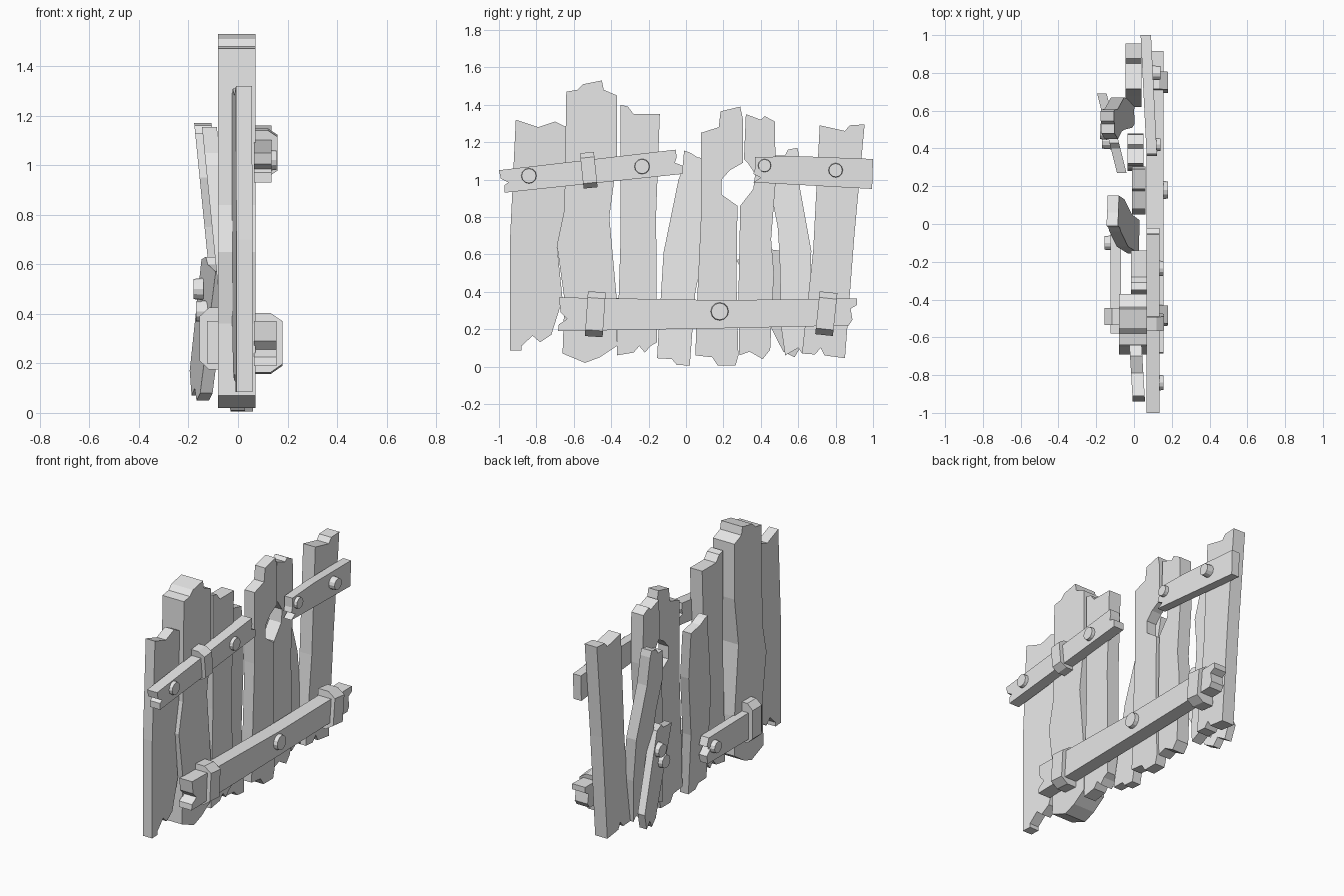
import bpy
import bmesh
from math import radians
from mathutils import Matrix, Vector

# Remove the default cube
default_cube = bpy.data.objects.get("Cube")
if default_cube:
    bpy.data.objects.remove(default_cube, do_unlink=True)

# Single plain wood-grey material
grey = bpy.data.materials.new("plain_grey")
grey.use_nodes = True
grey_value = (0.8, 0.8, 0.8, 1)
grey.diffuse_color = grey_value
grey.node_tree.nodes["Principled BSDF"].inputs["Base Color"].default_value = grey_value


def finish(mesh_builder, name):
    """Turn a bmesh into a flat shaded, named object."""
    bmesh.ops.recalc_face_normals(mesh_builder, faces=mesh_builder.faces)
    mesh = bpy.data.meshes.new(name)
    mesh_builder.to_mesh(mesh)
    mesh_builder.free()
    mesh.materials.append(grey)
    thing = bpy.data.objects.new(name, mesh)
    bpy.context.collection.objects.link(thing)
    return thing


def extrude_profile(points, direction):
    """Make a solid from a flat outline swept along a direction."""
    builder = bmesh.new()
    face = builder.faces.new([builder.verts.new(point) for point in points])
    swept = bmesh.ops.extrude_face_region(builder, geom=[face], use_keep_orig=True)
    moved = [item for item in swept["geom"] if isinstance(item, bmesh.types.BMVert)]
    bmesh.ops.translate(builder, verts=moved, vec=Vector(direction))
    return builder


def board(name, outline, back, front, lean=0, turn=0, pivot=0):
    """Jagged board: y-z outline with thickness in x, optionally leaning or turned."""
    points = [(back + lean * z + turn * (y - pivot), y, z) for y, z in outline]
    return finish(extrude_profile(points, (front - back, 0, 0)), name)


def strap(name, y, z, width, height, inner, outer, tilt=0):
    """Chamfered band that wraps over a rail."""
    half = height / 2
    depth = outer - inner
    profile = [(inner, -half), (inner + depth * .6, -half), (outer, -half * .72),
               (outer, half * .72), (inner + depth * .6, half), (inner, half)]
    points = [(x, -width / 2, height_at) for x, height_at in profile]
    builder = extrude_profile(points, (0, width, 0))
    place = Matrix.Translation((0, y, z)) @ Matrix.Rotation(radians(tilt), 4, "X")
    bmesh.ops.transform(builder, matrix=place, verts=builder.verts)
    return finish(builder, name)


def bolt(name, y, z, radius, inner, outer):
    """Round nail head pointing along x, slightly tapered."""
    builder = bmesh.new()
    bmesh.ops.create_cone(builder, cap_ends=True, segments=12, radius1=radius,
                          radius2=radius * .9, depth=abs(outer - inner))
    facing = 90 if outer > inner else -90
    place = (Matrix.Translation(((inner + outer) / 2, y, z))
             @ Matrix.Rotation(radians(facing), 4, "Y"))
    bmesh.ops.transform(builder, matrix=place, verts=builder.verts)
    return finish(builder, name)


# Upright planks, from the front end to the back end
board("plank_end_front", [
    (-.91, 1.32), (-.79, 1.28), (-.7, 1.31), (-.64, 1.28), (-.65, .84), (-.69, .65),
    (-.66, .36), (-.72, .17), (-.78, .13), (-.82, .165), (-.88, .11), (-.88, .085),
    (-.94, .085), (-.94, .7)], -.015, .05, turn=-.06, pivot=-.8)

board("plank_tall", [
    (-.64, 1.47), (-.58, 1.48), (-.55, 1.51), (-.45, 1.53), (-.44, 1.48), (-.37, 1.45),
    (-.37, 1.1), (-.41, .8), (-.37, .36), (-.37, .11), (-.46, .05), (-.54, .02),
    (-.66, .07), (-.65, .36), (-.69, .65), (-.65, .84)], -.08, .07)

board("plank_beside_tall", [
    (-.35, 1.4), (-.31, 1.39), (-.28, 1.35), (-.14, 1.35), (-.16, .81), (-.155, .13),
    (-.19, .11), (-.22, .075), (-.25, .11), (-.28, .075), (-.37, .06), (-.35, .68)],
    -.015, .07)

board("plank_slanted_middle", [
    (-.02, 1.05), (-.01, 1.155), (.02, 1.145), (.06, 1.12), (.15, 1.1), (.13, .8),
    (.05, .4), (.02, .005), (-.05, .01), (-.075, .04), (-.155, .045), (-.12, .61),
    (-.04, 1)], -.03, .03, lean=-.1)

board("plank_holed_first", [
    (.08, 1.25), (.175, 1.28), (.185, 1.365), (.29, 1.39), (.305, 1.32), (.305, 1.09),
    (.235, 1.05), (.19, 1), (.19, .92), (.275, .86), (.27, .45), (.28, .06),
    (.265, .005), (.17, .005), (.14, .05), (.05, .06), (.06, .36), (.08, .8)],
    -.01, .06)

board("plank_holed_second", [
    (.32, 1.35), (.4, 1.32), (.42, 1.34), (.475, 1.31), (.48, 1), (.455, .68),
    (.47, .5), (.45, .09), (.41, .04), (.34, .08), (.285, .06), (.28, .36),
    (.29, .86), (.36, .95), (.37, 1.03), (.33, 1.09), (.31, 1.11)], -.035, .05)

board("plank_leaning_back", [
    (.48, 1.13), (.53, 1.13), (.545, 1.16), (.595, 1.17), (.605, 1.13), (.61, .95),
    (.67, .62), (.66, .35), (.62, .07), (.6, .1), (.53, .06), (.51, .2), (.5, .6),
    (.49, .75), (.45, .95)], -.06, .01, lean=-.1)

board("plank_end_rear", [
    (.715, 1.29), (.85, 1.26), (.875, 1.29), (.955, 1.295), (.9, .7), (.85, .045),
    (.74, .06), (.72, .1), (.69, .065), (.62, .07), (.68, .62)], -.045, .04)

# Short repair board nailed on behind the leaning plank
board("repair_board", [
    (.27, .57), (.4, .6), (.43, .63), (.5, .62), (.69, .17), (.66, .07), (.61, .1),
    (.58, .05), (.52, .08)], -.135, -.085, turn=-.25, pivot=.45)
bolt("repair_bolt_upper", .49, .5, .045, -.14, -.18)
bolt("repair_bolt_lower", .44, .41, .045, -.12, -.17)

# Cross rails on the +x side
board("rail_upper_front", [
    (-1, 1.05), (-.055, 1.16), (-.05, 1.12), (-.06, 1.09), (-.02, 1.075), (-.02, 1.03),
    (-.97, .93), (-.97, .97), (-.95, .985), (-.99, 1.005)], .065, .135)

board("rail_upper_rear", [
    (.37, 1.12), (.6, 1.125), (1, 1.11), (.995, .95), (.36, .985), (.4, 1.01),
    (.36, 1.03), (.37, 1.06)], .045, .1, turn=-.05, pivot=.8)

board("rail_lower", [
    (-.68, .37), (.2, .355), (.915, .365), (.915, .33), (.88, .31), (.89, .25),
    (.87, .22), (.2, .205), (-.685, .19), (-.68, .225), (-.635, .255), (-.67, .29)],
    .065, .155)

# Lower rail on the -x side
board("rail_behind", [
    (-.58, .37), (-.05, .36), (-.03, .31), (-.07, .29), (-.03, .25), (-.04, .2),
    (-.58, .2)], -.125, -.07)

# Bands over the rails
strap("strap_upper", -.52, 1.05, .075, .19, .06, .16, tilt=6)
strap("strap_lower_front", -.485, .28, .095, .24, .06, .18, tilt=-4)
strap("strap_lower_rear", .75, .283, .095, .23, .06, .18, tilt=-6)
strap("strap_behind", -.49, .3, .09, .25, -.06, -.155)

# Bolt heads on the rails
for label, y, z, radius, inner, outer in [
        ("upper_first", -.84, 1.02, .043, .12, .155),
        ("upper_second", -.235, 1.07, .043, .12, .155),
        ("upper_third", .42, 1.075, .037, .1, .14),
        ("upper_fourth", .8, 1.05, .04, .08, .14),
        ("lower", .18, .295, .05, .14, .18),
        ("behind", -.1, .29, .04, -.11, -.155)]:
    bolt("bolt_" + label, y, z, radius, inner, outer)
